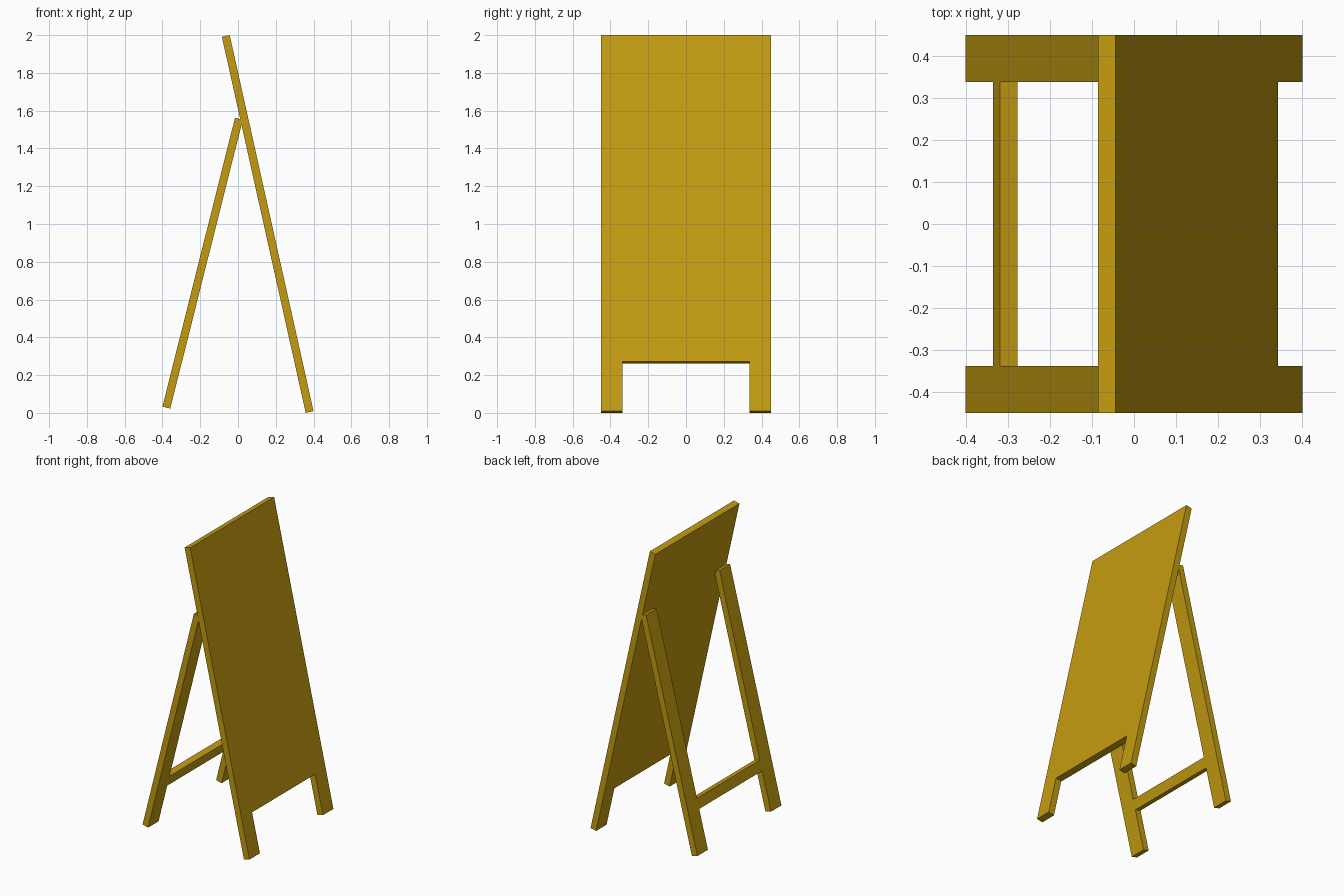
import bpy, bmesh, math
from mathutils import Vector

if "Cube" in bpy.data.objects:
    bpy.data.objects.remove(bpy.data.objects["Cube"])

wood = bpy.data.materials.new("painted_wood")
wood.diffuse_color = (0.55, 0.33, 0.005, 1)
wood.use_nodes = True
wood.node_tree.nodes["Principled BSDF"].inputs["Base Color"].default_value = wood.diffuse_color

THICK = 0.0425
HALF_W = 0.449      # half width of the stand
LEG_IN = 0.337      # inner side of the legs


def board(name, outline, foot, lean):
    """Flat board: outline is (y, distance up the board), foot is the (x, z) of
    its lower rear edge, lean is the tilt towards +x in degrees."""
    a = math.radians(lean)
    up = Vector((math.sin(a), 0, math.cos(a)))
    through = Vector((math.cos(a), 0, -math.sin(a))) * THICK
    origin = Vector((foot[0], 0, foot[1]))
    bm = bmesh.new()
    face = bm.faces.new([bm.verts.new(origin + up * s + Vector((0, y, 0)))
                         for y, s in outline])
    ext = bmesh.ops.extrude_face_region(bm, geom=[face])
    bmesh.ops.translate(bm, vec=through,
                        verts=[g for g in ext["geom"] if isinstance(g, bmesh.types.BMVert)])
    bmesh.ops.recalc_face_normals(bm, faces=bm.faces)
    mesh = bpy.data.meshes.new(name)
    bm.to_mesh(mesh)
    bm.free()
    mesh.materials.append(wood)
    obj = bpy.data.objects.new(name, mesh)
    bpy.context.collection.objects.link(obj)
    return obj


def rect(y0, y1, s0, s1):
    return [(y0, s0), (y1, s0), (y1, s1), (y0, s1)]


# Front sign panel with a notch that leaves two short feet
L, N = 2.04, 0.268
board("sign_panel",
      [(-HALF_W, 0), (-LEG_IN, 0), (-LEG_IN, N), (LEG_IN, N),
       (LEG_IN, 0), (HALF_W, 0), (HALF_W, L), (-HALF_W, L)],
      (0.3585, 0.0), -12.57)

# Rear support: two legs and a crossbar
REAR_FOOT, REAR_LEAN = (-0.4, 0.033), 14.1
for side, label in ((-1, "near"), (1, "far")):
    y0, y1 = sorted((side * LEG_IN, side * HALF_W))
    board("rear_leg_" + label, rect(y0, y1, 0, 1.577), REAR_FOOT, REAR_LEAN)
board("rear_crossbar", rect(-LEG_IN, LEG_IN, 0.267, 0.337), REAR_FOOT, REAR_LEAN)
